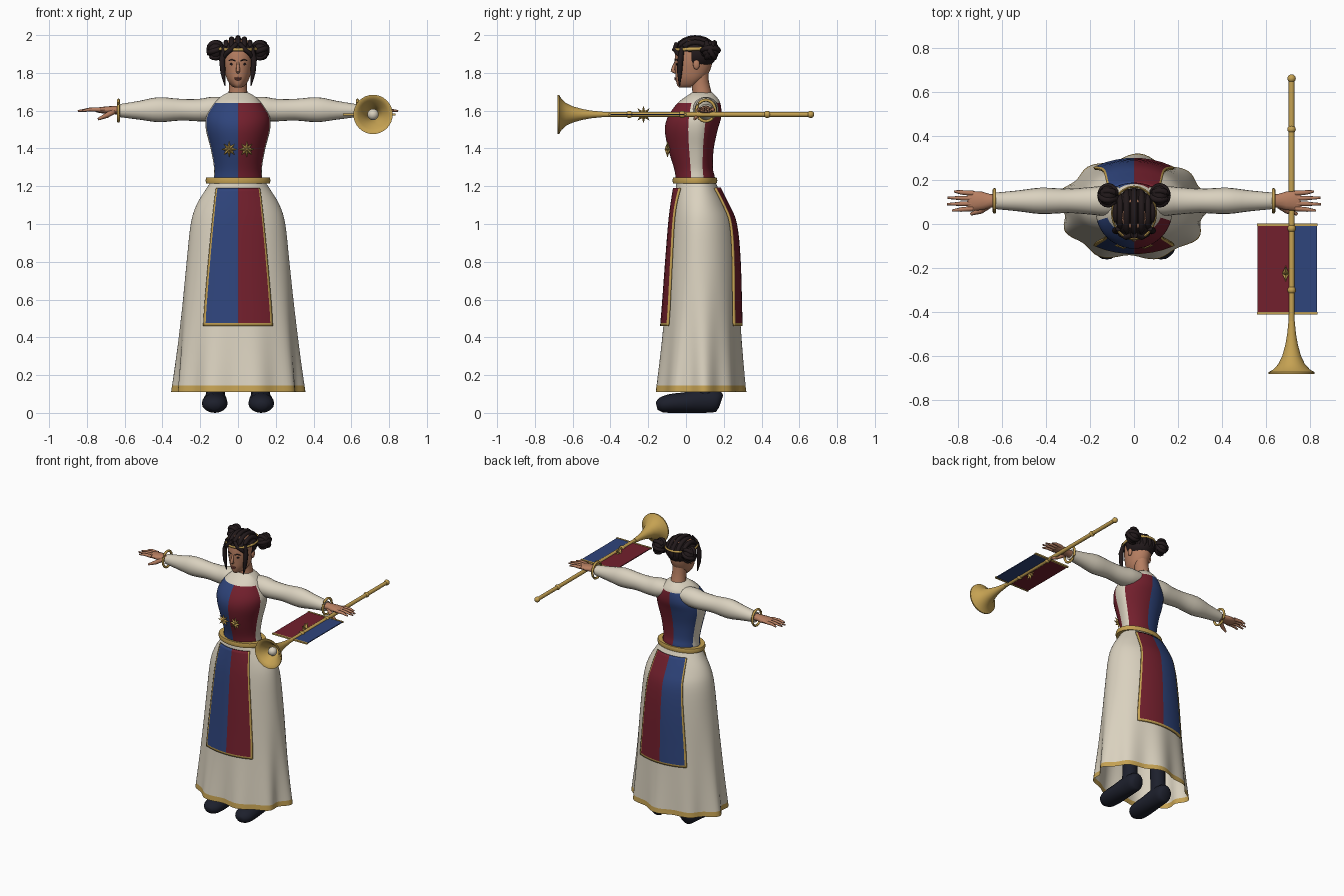
import bpy, bmesh
from math import sin, cos, pi, sqrt, radians
from mathutils import Vector, Matrix

if "Cube" in bpy.data.objects:
    bpy.data.objects.remove(bpy.data.objects["Cube"])


def material(name, r, g, b):
    m = bpy.data.materials.new(name)
    m.use_nodes = True
    m.diffuse_color = (r, g, b, 1)
    bsdf = m.node_tree.nodes["Principled BSDF"]
    bsdf.inputs["Base Color"].default_value = (r, g, b, 1)
    bsdf.inputs["Roughness"].default_value = 0.8
    return m


CREAM = material("cream cloth", 0.70, 0.64, 0.52)
BLUE = material("blue cloth", 0.028, 0.058, 0.20)
RED = material("red cloth", 0.17, 0.014, 0.026)
GOLD = material("gold", 0.56, 0.36, 0.085)
SKIN = material("skin", 0.47, 0.21, 0.12)
HAIR = material("dark hair", 0.016, 0.010, 0.011)
SHOE = material("dark leather", 0.012, 0.014, 0.025)
LIP = material("lip", 0.27, 0.08, 0.06)


def finish(name, bm, mats, sharp=40):
    bmesh.ops.recalc_face_normals(bm, faces=bm.faces)
    me = bpy.data.meshes.new(name)
    bm.to_mesh(me)
    bm.free()
    for m in mats:
        me.materials.append(m)
    me.shade_smooth()
    me.set_sharp_from_angle(angle=radians(sharp))
    ob = bpy.data.objects.new(name, me)
    bpy.context.collection.objects.link(ob)
    return ob


def loft(name, rings, mats, rule=None, wrap=True, loop=False, caps=True, sharp=40):
    """Skin a list of point rings; rule(row, column, centre) picks the material."""
    bm = bmesh.new()
    rows = [[bm.verts.new(p) for p in ring] for ring in rings]
    n, k = len(rows[0]), len(rows)
    for i in range(k if loop else k - 1):
        for j in range(n if wrap else n - 1):
            a, b, q = rows[i], rows[(i + 1) % k], (j + 1) % n
            f = bm.faces.new((a[j], a[q], b[q], b[j]))
            if rule:
                f.material_index = rule(i, j, f.calc_center_median())
    if caps and wrap and not loop:
        bm.faces.new(rows[0])
        bm.faces.new(rows[-1])
    return finish(name, bm, mats, sharp)


def tube(name, path, radii, mat, sides=12, loop=False):
    """Round or flattened tube along a path; radii are numbers or (side, up) pairs."""
    pts, rings = [Vector(p) for p in path], []
    for i, p in enumerate(pts):
        nxt = pts[(i + 1) % len(pts)] if loop else pts[min(i + 1, len(pts) - 1)]
        t = (nxt - pts[i - 1 if loop else max(i - 1, 0)]).normalized()
        side = t.cross(Vector((0, 1, 0) if abs(t.z) > 0.8 else (0, 0, 1))).normalized()
        up = side.cross(t)
        r = radii[i] if isinstance(radii, list) else radii
        a, b = r if isinstance(r, tuple) else (r, r)
        rings.append([p + side * a * cos(w) + up * b * sin(w)
                      for w in (2 * pi * k / sides for k in range(sides))])
    return loft(name, rings, [mat], loop=loop, sharp=60)


def ball(name, centre, size, mat, seg=20):
    bm = bmesh.new()
    bmesh.ops.create_uvsphere(bm, u_segments=seg, v_segments=seg // 2, radius=1, matrix=Matrix.LocRotScale(
        Vector(centre), None, Vector(size)))
    return finish(name, bm, [mat], 80)


def box(name, lo, hi, mat):
    bm = bmesh.new()
    lo, hi = Vector(lo), Vector(hi)
    bmesh.ops.create_cube(bm, size=1, matrix=Matrix.LocRotScale((lo + hi) / 2, None, hi - lo))
    return finish(name, bm, [mat])


def star(name, centre, r, axis):
    """Raised eight-pointed star facing along the axis."""
    c, ax = Vector(centre), Vector(axis)
    u = ax.cross(Vector((0, 0, 1)))
    bm = bmesh.new()
    rim = [bm.verts.new(c + (u * sin(k * pi / 8) + Vector((0, 0, 1)) * cos(k * pi / 8))
                        * (r if k % 2 == 0 else r * 0.45)) for k in range(16)]
    for s in (1, -1):
        tip = bm.verts.new(c + ax * r * 0.35 * s)
        for k in range(16):
            bm.faces.new((rim[k], rim[(k + 1) % 16], tip))
    return finish(name, bm, [GOLD], 10)


def smooth_rows(table, steps):
    """Catmull-Rom interpolation between section rows."""
    out, last = [], len(table) - 1
    for i in range(last):
        p = [table[max(0, min(last, i + d))] for d in (-1, 0, 1, 2)]
        for s in range(steps):
            t = s / steps
            out.append([b + 0.5 * t * (c - a + t * (2 * a - 5 * b + 4 * c - d + t * (3 * (b - c) + d - a)))
                        for a, b, c, d in zip(*p)])
    return out + [list(table[-1])]


def section(row, n=48, yc=0.055, ripple=0.0):
    """Horizontal oval from z, half width, front y and back y."""
    z, hw, yf, yb = row
    pts = []
    for k in range(n):
        w = 2 * pi * k / n
        g = 1 + ripple * (sin(9 * w + 0.6) + 0.5 * sin(5 * w))
        depth = yb - yc if sin(w) > 0 else yc - yf
        pts.append((hw * cos(w) * g, yc + depth * sin(w) * g, z))
    return pts


# Bodice: red and blue front and back, cream sides and yoke
bodice = [(1.2, .135, -.05, .155), (1.25, .128, -.055, .152), (1.3, .127, -.065, .142),
          (1.4, .145, -.095, .147), (1.5, .17, -.112, .168), (1.57, .168, -.095, .187),
          (1.64, .125, -.045, .182), (1.675, .09, 0, .16), (1.695, .055, .03, .14)]


def bodice_colour(i, j, c):
    deg = (j + 0.5) * 7.5
    side = deg < 22.5 or 157.5 < deg < 195 or deg > 345
    return 0 if side or c.z > 1.64 else (1 if c.x < 0 else 2)


loft("bodice", [section(r) for r in smooth_rows(bodice, 4)], [CREAM, BLUE, RED], bodice_colour, sharp=80)

# Skirt with folds and gold hem
skirt = [(1.225, .14, -.05, .155), (1.19, .166, -.054, .17), (1.1, .22, -.068, .215), (1.0, .25, -.08, .255),
         (.8, .272, -.096, .275), (.46, .305, -.122, .285), (.145, .335, -.155, .30), (.115, .338, -.158, .303)]
rows = smooth_rows(skirt, 4)
loft("skirt", [section(r, 96, .07, .05 * max(0, min(1, (.85 - r[0]) / .73)) ** 1.8) for r in rows],
     [CREAM, GOLD], lambda i, j, c: int(c.z < .145), caps=False, sharp=80)

# Hanging tabard panels with gold borders
us = [-1, -.93, -.7, -.45, -.2, 0, .2, .45, .7, .93, 1]
for name, back in (("front_panel", 0), ("back_panel", 1)):
    rings = []
    for z, hw, yf, yb in [r for r in rows if .45 < r[0] < 1.2] + [(.475, .303, -.121, .285), (.46, .305, -.122, .285)]:
        if (z < .5 and z not in (.475, .46)) or (z == .46 and rings and rings[-1][0][2] > .5):
            continue
        half = .112 + .07 * min(1, (1.2 - z) / .7) ** .8
        line = []
        for u in us:
            d = sqrt(1 - (u * half / hw) ** 2)
            y = .07 + (yb - .07) * d + .010 if back else .07 - (.07 - yf) * d - .010
            line.append((u * half, y, z))
        rings.append(line)
    end = len(rings) - 2
    panel = loft(name, rings, [BLUE, RED, GOLD],
                 lambda i, j, c: 2 if j in (0, 9) or i >= end else int(c.x > 0), wrap=False, sharp=80)
    mod = panel.modifiers.new("thickness", "SOLIDIFY")
    mod.thickness, mod.offset = .01, 0

# Belt
loft("belt", [section((z, .168 + o, -.068 - o, .162 + o)) for z, o in
              ((1.215, -.03), (1.215, 0), (1.23, .004), (1.246, 0), (1.246, -.03))], [GOLD], caps=False)

# Head, neck and face
head = [(1.722, .018, -.035, .0), (1.735, .038, -.047, .04), (1.77, .06, -.055, .1), (1.82, .072, -.058, .13),
        (1.87, .078, -.06, .14), (1.93, .075, -.05, .14), (1.975, .05, -.01, .11)]
loft("head", [section(r, 32, .03) for r in smooth_rows(head, 3)], [SKIN], sharp=80)
tube("neck", [(0, .09, 1.64), (0, .085, 1.69), (0, .075, 1.75), (0, .07, 1.81)], [.062, .05, .046, .048], SKIN, 20)
tube("nose", [(0, -.054, 1.86), (0, -.066, 1.83), (0, -.07, 1.812), (0, -.056, 1.803)], [.006, .009, .012, .008], SKIN, 8)
ball("upper_lip", (0, -.056, 1.773), (.019, .007, .004), LIP, 12)
ball("lower_lip", (0, -.055, 1.765), (.016, .007, .005), LIP, 12)

# Hair: cap open at the face, combed rolls, fringe
bm = bmesh.new()
bmesh.ops.create_uvsphere(bm, u_segments=32, v_segments=20, radius=1, matrix=Matrix.LocRotScale(
    Vector((0, .05, 1.9)), None, Vector((.093, .112, .085))))
bmesh.ops.delete(bm, geom=[f for f in bm.faces if f.calc_center_median().z < (
    1.915 if f.calc_center_median().y < .03 else 1.835)], context="FACES")
finish("hair_cap", bm, [HAIR], 80)
for k in range(-3, 4):
    a = radians(k * 22)
    path = [(.09 * sin(a), .05 - .106 * cos(a) * cos(t), 1.9 + .085 * cos(a) * sin(t))
            for t in (radians(24 + 16 * s) for s in range(12))]
    tube("hair_roll", path, [.006] + [.015] * 10 + [.006], HAIR, 8)
tube("headband", [(.099 * cos(w), .05 + .119 * sin(w), 1.927 + .004 * sin(w))
                  for w in (2 * pi * k / 40 for k in range(40))], (.005, .008), GOLD, 8, loop=True)

# Paired parts: face details, buns, arms, hands, shoes
for s, side in ((1, "left_"), (-1, "right_")):
    ball(side + "eye", (s * .031, -.049, 1.846), (.014, .005, .006), HAIR, 12)
    tube(side + "brow", [(s * .013, -.058, 1.863), (s * .032, -.053, 1.87), (s * .05, -.04, 1.864)],
         [.003, .004, .002], HAIR, 6)
    ball(side + "ear", (s * .08, .055, 1.845), (.01, .018, .028), SKIN, 12)
    tube(side + "fringe", [(s * .008, -.05, 1.955), (s * .035, -.06, 1.925), (s * .06, -.045, 1.905),
                           (s * .08, -.02, 1.87)], [.012, .013, .013, .006], HAIR, 8)
    tube(side + "lock", [(s * .072, -.02, 1.94), (s * .084, -.03, 1.87), (s * .08, -.034, 1.8), (s * .068, -.034, 1.73)],
         [.012, .016, .013, .003], HAIR, 8)
    bun = Vector((s * .117, .13, 1.92))
    ball(side + "bun", bun, (.042, .046, .05), HAIR)
    for tilt in (0, 60, 120):
        c, d = cos(radians(tilt)), sin(radians(tilt))
        tube(side + "bun_coil", [bun + Vector((.036 * cos(w), .042 * sin(w) * c, .046 * sin(w) * d + .012 * c * cos(w)))
                                 for w in (2 * pi * k / 16 for k in range(16))], .014, HAIR, 8, loop=True)

    arm = smooth_rows([(.05, 1.62, .06, .05), (.13, 1.61, .068, .064), (.2, 1.603, .062, .06), (.3, 1.605, .055, .057),
                       (.42, 1.605, .06, .066), (.52, 1.602, .048, .05), (.63, 1.6, .037, .034)], 3)
    tube(side + "sleeve", [(s * x, .105, z) for x, z, _, _ in arm], [(a, b) for _, _, a, b in arm], CREAM, 20)
    tube(side + "bracelet", [(s * .633, .105 + .05 * cos(w), 1.6 + .056 * sin(w))
                             for w in (2 * pi * k / 24 for k in range(24))], .008, GOLD, 8, loop=True)
    tube(side + "palm", [(s * x, .105, 1.603) for x in (.6, .65, .69, .73, .755)],
         [(.03, .026), (.03, .022), (.042, .02), (.044, .016), (.038, .01)], SKIN)
    for k, reach in enumerate((.825, .848, .845, .815)):
        y = .07 + .023 * k
        tube(side + "finger", [(s * .73, y, 1.605), (s * .785, y + .003 * (k - 1.5), 1.606),
                               (s * reach, y + .006 * (k - 1.5), 1.598)], [.012, .010, .005], SKIN, 8)
    tube(side + "thumb", [(s * .66, .085, 1.595), (s * .695, .06, 1.575), (s * .74, .045, 1.555)],
         [.016, .014, .007], SKIN, 8)

    shoe = smooth_rows([(.185, .06, .03, .035), (.16, .065, .055, .06), (.08, .064, .06, .064), (0, .055, .066, .055),
                        (-.08, .05, .068, .05), (-.13, .042, .055, .04), (-.155, .036, .025, .02)], 3)
    tube(side + "shoe", [(s * (.12 + .02 * (.1 - y)), y, z) for y, z, _, _ in shoe],
         [(a, b) for _, _, a, b in shoe], SHOE, 16)
    tube(side + "ankle", [(s * .12, .1, .08), (s * .115, .1, .35)], .05, SHOE)
    star(side + "chest_star", (s * .047, -.098, 1.395), .043, (0, -1, 0))

# Long horn held in the left hand
HX, HZ = .715, 1.58


def circle(y, r):
    return [(HX + r * cos(w), y, HZ + r * sin(w)) for w in (2 * pi * k / 32 for k in range(32))]


bell = [(-.44, .014), (-.5, .02), (-.55, .029), (-.6, .043), (-.635, .06), (-.66, .083), (-.672, .104), (-.68, .104),
        (-.68, .096), (-.665, .078), (-.635, .052), (-.6, .034), (-.55, .02)]
loft("horn_bell", [circle(y, r) for y, r in bell], [GOLD])
loft("horn_tube", [circle(y, .013) for y in (-.45, .665)], [GOLD])
for y in (-.3, -.02, .43, .66):
    ball("horn_knob", (HX, y, HZ), (.019, .019, .019), GOLD, 16)
ball("horn_mute", (HX, -.63, HZ), (.03, .03, .03), CREAM)

# Banner on the horn
box("banner_red_half", (.56, -.405, HZ - .003), (HX, -.003, HZ + .003), RED)
box("banner_blue_half", (HX, -.405, HZ - .003), (.83, -.003, HZ + .003), BLUE)
for y in (-.405, -.003):
    box("banner_trim", (.557, y - .006, HZ - .005), (.833, y + .006, HZ + .005), GOLD)
star("banner_star", (.688, -.225, HZ), .047, (1, 0, 0))
